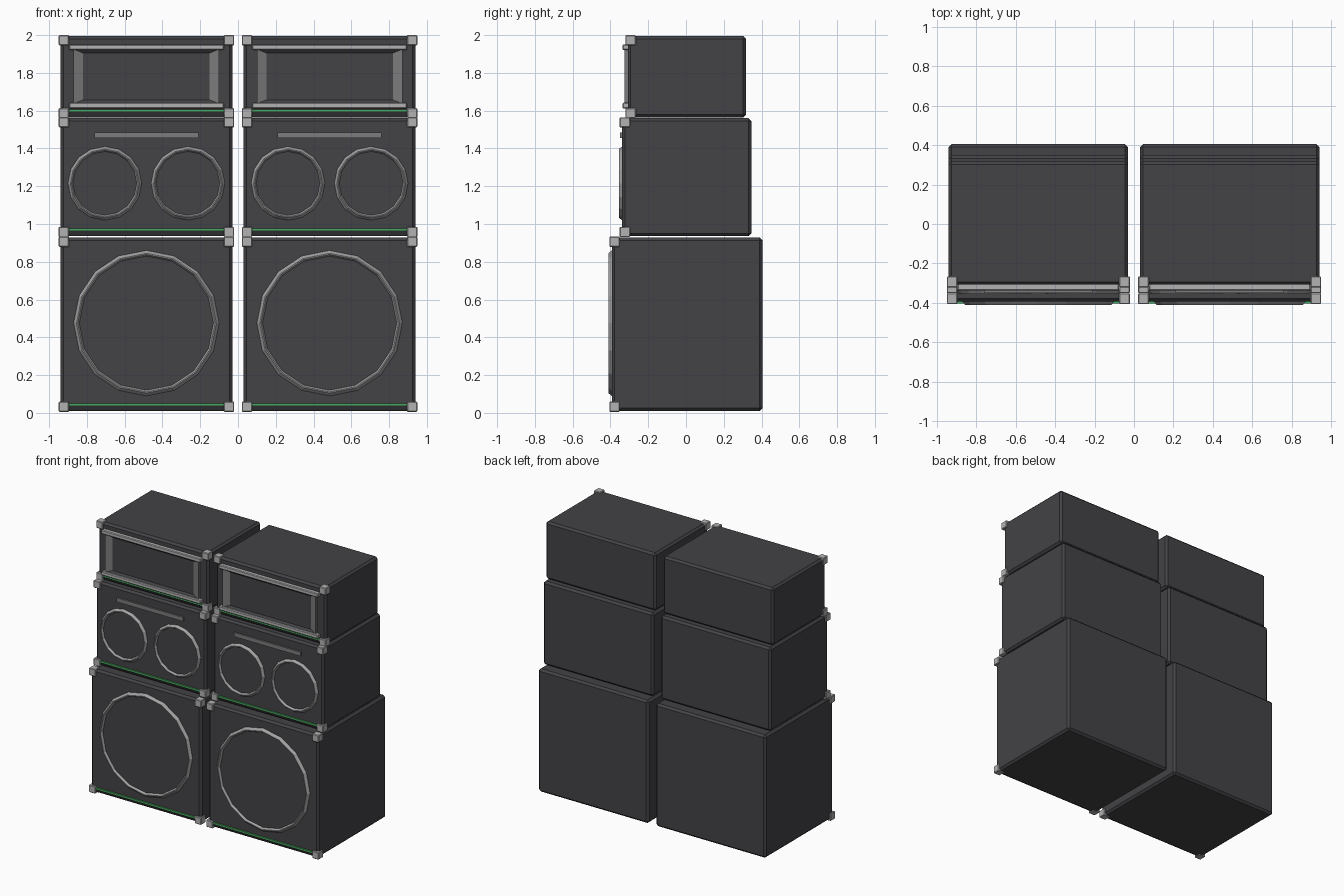
import bpy, bmesh, math
from mathutils import Vector

cube = bpy.data.objects.get("Cube")
if cube:
    bpy.data.objects.remove(cube, do_unlink=True)


def material(name, rgb):
    m = bpy.data.materials.new(name)
    m.use_nodes = True
    m.diffuse_color = (*rgb, 1)
    m.node_tree.nodes["Principled BSDF"].inputs["Base Color"].default_value = (*rgb, 1)
    return m


CHARCOAL = material("charcoal", (0.056, 0.055, 0.062))
SILVER = material("silver", (0.45, 0.45, 0.45))
RING = material("ring grey", (0.36, 0.36, 0.36))
GREY = material("mid grey", (0.2, 0.2, 0.2))
GREEN = material("green", (0.06, 0.4, 0.11))


def finish(name, bm, *mats):
    bmesh.ops.recalc_face_normals(bm, faces=bm.faces)
    mesh = bpy.data.meshes.new(name)
    bm.to_mesh(mesh)
    bm.free()
    for m in mats:
        mesh.materials.append(m)
    ob = bpy.data.objects.new(name, mesh)
    bpy.context.collection.objects.link(ob)
    return ob


def box(name, x, y, z, mat, bevel=0):
    """Box from (min, max) pairs, with an optional chamfer."""
    bm = bmesh.new()
    bmesh.ops.create_cube(bm, size=1)
    for v in bm.verts:
        v.co = Vector([(a + b) / 2 + c * (b - a) for (a, b), c in zip((x, y, z), v.co)])
    if bevel:
        bmesh.ops.bevel(bm, geom=bm.edges[:], offset=bevel, segments=1, affect='EDGES')
    return finish(name, bm, mat)


def speaker_ring(name, x, y, z, r, width, sides=16):
    """Raised rim with sloping flanks around a flat grille."""
    bm = bmesh.new()
    profile = [(r, 0), (r - width * 0.5, 0.018), (r - width * 0.7, 0.018), (r - width, 0.003)]
    loops = []
    for rad, out in profile:
        loops.append([bm.verts.new((x + rad * math.sin(math.tau * i / sides), y - out,
                                    z + rad * math.cos(math.tau * i / sides)))
                      for i in range(sides)])
    for a, b in zip(loops, loops[1:]):
        for i in range(sides):
            j = (i + 1) % sides
            bm.faces.new((a[i], a[j], b[j], b[i]))
    grille = bm.faces.new(loops[-1])
    grille.material_index = 1
    finish(name, bm, RING, CHARCOAL)


def horn_frame(name, x, y, z0, z1, half):
    """Raised frame whose inner faces slope down to the horn mouth."""
    bm = bmesh.new()

    def rect(inset, out):
        return [bm.verts.new((x + sx * (half - inset), y - out, zz))
                for sx, zz in ((-1, z0 + inset * 0.4), (1, z0 + inset * 0.4),
                               (1, z1 - inset * 0.4), (-1, z1 - inset * 0.4))]
    loops = [rect(0, 0), rect(0, 0.018), rect(0.05, 0.002)]
    for a, b in zip(loops, loops[1:]):
        for i in range(4):
            j = (i + 1) % 4
            f = bm.faces.new((a[i], a[j], b[j], b[i]))
            f.material_index = i % 2
    bm.faces.new(loops[-1])
    finish(name, bm, CHARCOAL, GREY)


def sloped_lip(name, x, y, z):
    """Dark undercut lip carrying the light strip."""
    bm = bmesh.new()
    ends = [[bm.verts.new((x + s * 0.41, yy, zz)) for yy, zz in
             ((y + 0.005, z - 0.026), (y - 0.01, z), (y + 0.005, z))] for s in (-1, 1)]
    a, b = ends
    bm.faces.new(a)
    bm.faces.new(b)
    for i in range(3):
        j = (i + 1) % 3
        bm.faces.new((a[i], a[j], b[j], b[i]))
    finish(name, bm, CHARCOAL)


# name, front, back, bottom, top
CABINETS = [("bass", -0.393, 0.405, 0.01, 0.928),
            ("mid", -0.338, 0.347, 0.936, 1.56),
            ("horn", -0.308, 0.318, 1.565, 1.995)]

for side, cx in (("right", -0.485), ("left", 0.485)):
    for part, front, back, bottom, top in CABINETS:
        tag = f"{side}_{part}"
        box(tag + "_cabinet", (cx - 0.455, cx + 0.455), (front, back), (bottom, top), CHARCOAL, 0.015)
        # protective corner blocks
        for sx in (-1, 1):
            for level, z in (("lower", bottom + 0.022), ("upper", top - 0.022)):
                mid = cx + sx * 0.437
                box(f"{tag}_{level}_corner_{'left' if sx > 0 else 'right'}",
                    (mid - 0.027, mid + 0.027), (front - 0.013, front + 0.042),
                    (z - 0.027, z + 0.027), SILVER, 0.004)
        # light strip along the foot of each cabinet
        strip = bottom + 0.03
        sloped_lip(tag + "_lip", cx, front, strip)
        box(tag + "_light_strip", (cx - 0.41, cx + 0.41), (front - 0.01, front + 0.005),
            (strip, strip + 0.011), GREEN)

    # bass speaker
    speaker_ring(side + "_bass_speaker", cx, -0.393, 0.475, 0.385, 0.03)

    # pair of mid speakers under a slim bar
    for sx, where in ((-1, "outer_a"), (1, "outer_b")):
        speaker_ring(f"{side}_mid_speaker_{where}", cx + sx * 0.22, -0.338, 1.215, 0.195, 0.026)
    box(side + "_mid_bar", (cx - 0.275, cx + 0.275), (-0.35, -0.335), (1.455, 1.485), GREY)

    # horn mouth between two rails
    horn_frame(side + "_horn_mouth", cx, -0.308, 1.637, 1.925, 0.385)
    for level, z in (("lower", 1.627), ("upper", 1.936)):
        box(f"{side}_horn_{level}_rail", (cx - 0.41, cx + 0.41), (-0.337, -0.3),
            (z - 0.015, z + 0.015), SILVER, 0.005)
